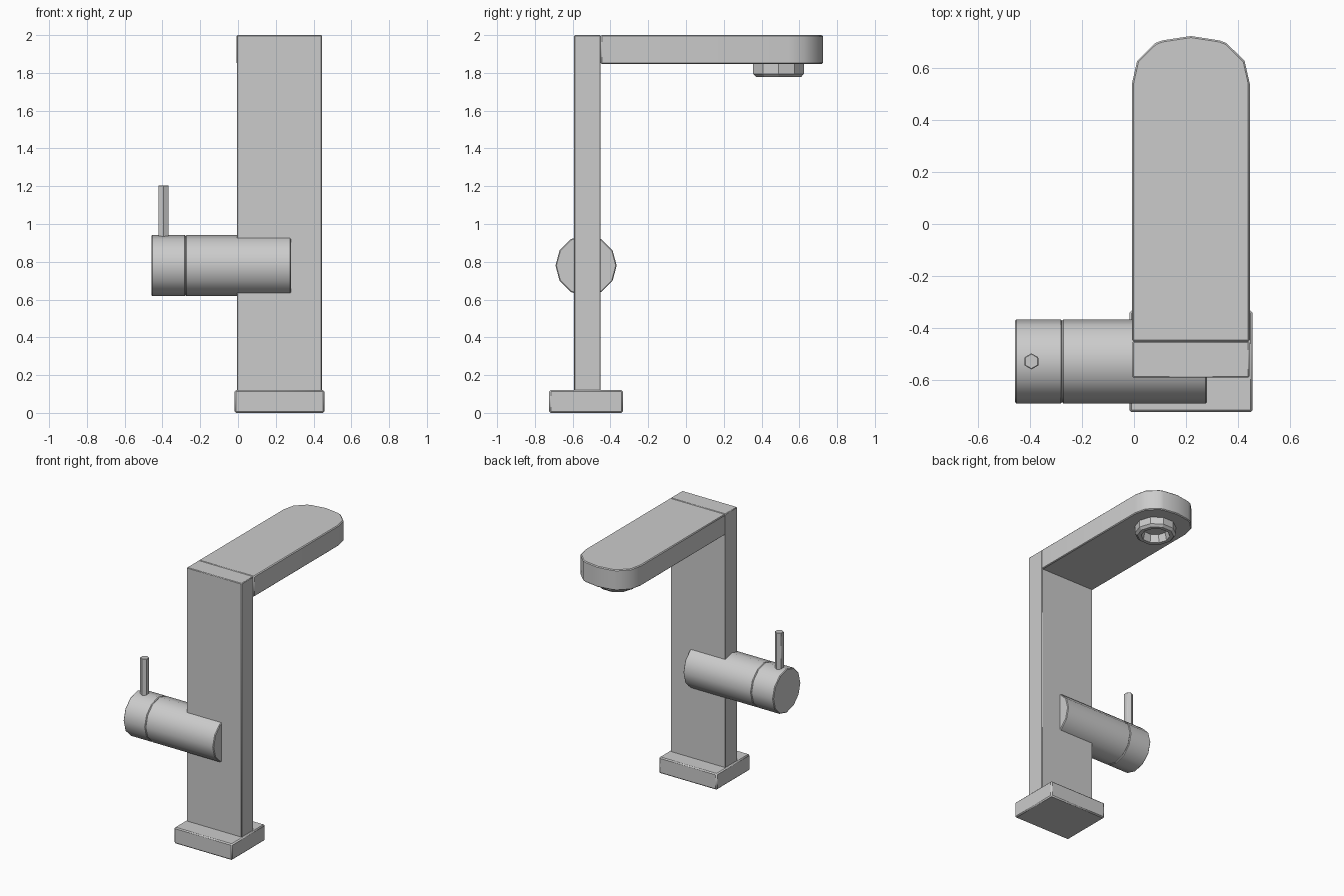
import bpy
import bmesh
from math import cos, sin, tau, radians
from mathutils import Matrix

cube = bpy.data.objects.get("Cube")
if cube:
    bpy.data.objects.remove(cube, do_unlink=True)

metal = bpy.data.materials.new("brushed grey")
metal.use_nodes = True
metal.diffuse_color = (0.6, 0.6, 0.6, 1)
metal.node_tree.nodes["Principled BSDF"].inputs["Base Color"].default_value = metal.diffuse_color

CX = 0.219                      # centre line of column and spout
COLUMN_FRONT, COLUMN_BACK = -0.592, -0.452


def finish(name, bm, bevel=0.0, smooth=True):
    """Turn a bmesh into a named, shaded part."""
    bmesh.ops.recalc_face_normals(bm, faces=bm.faces)
    mesh = bpy.data.meshes.new(name)
    bm.to_mesh(mesh)
    bm.free()
    mesh.materials.append(metal)
    obj = bpy.data.objects.new(name, mesh)
    bpy.context.collection.objects.link(obj)
    if smooth:
        bpy.ops.object.select_all(action="DESELECT")
        obj.select_set(True)
        bpy.context.view_layer.objects.active = obj
        bpy.ops.object.shade_smooth_by_angle(angle=radians(42))
    if bevel:
        mod = obj.modifiers.new("soft edges", "BEVEL")
        mod.width = bevel
        mod.segments = 1
        mod.limit_method = "ANGLE"
        mod.angle_limit = radians(60)
    return obj


def prism(name, outline, z0, z1, bevel):
    """Extrude a flat outline upward."""
    bm = bmesh.new()
    face = bm.faces.new([bm.verts.new((x, y, z0)) for x, y in outline])
    top = bmesh.ops.extrude_face_region(bm, geom=[face])["geom"]
    bmesh.ops.translate(bm, vec=(0, 0, z1 - z0),
                        verts=[v for v in top if isinstance(v, bmesh.types.BMVert)])
    return finish(name, bm, bevel)


def block(name, x0, x1, y0, y1, z0, z1, bevel):
    return prism(name, [(x0, y0), (x1, y0), (x1, y1), (x0, y1)], z0, z1, bevel)


def rod(name, sides, radius, length, place, bevel):
    """Closed cylinder along local z, centred on the placement matrix."""
    bm = bmesh.new()
    bmesh.ops.create_cone(bm, cap_ends=True, segments=sides, radius1=radius,
                          radius2=radius, depth=length, matrix=place)
    return finish(name, bm, bevel)


# Base and upright column
block("base", -0.018, 0.457, -0.724, -0.334, 0, 0.12, 0.008)
block("column", CX - 0.225, CX + 0.225, COLUMN_FRONT, COLUMN_BACK, 0.11, 2.0, 0.004)

# Spout with a faceted round tip, mirrored about its centre line
half = [(0.227, COLUMN_BACK), (0.227, 0.54), (0.207, 0.628),
        (0.137, 0.697), (0.11, 0.707)]
outline = [(CX + x, y) for x, y in half] + [(CX, 0.724)]
outline += [(CX - x, y) for x, y in reversed(half)]
prism("spout", outline, 1.847, 2.0, 0.006)

# Hollow outlet nozzle turned from a profile of radius and height
bm = bmesh.new()
profile = [(0.142, 1.855), (0.142, 1.795), (0.125, 1.778),
           (0.098, 1.778), (0.086, 1.835)]
SIDES = 10
rings = [[bm.verts.new((CX + r * cos(tau * i / SIDES), 0.49 + r * sin(tau * i / SIDES), z))
          for i in range(SIDES)] for r, z in profile]
for a, b in zip(rings, rings[1:]):
    for i in range(SIDES):
        j = (i + 1) % SIDES
        bm.faces.new((a[i], a[j], b[j], b[i]))
bm.faces.new(rings[0])
bm.faces.new(rings[-1])
finish("outlet_nozzle", bm, smooth=False)

# Valve body through the column, turning cap and lever
AXIS_Y, AXIS_Z = -0.529, 0.78
for name, x0, x1 in (("valve_body", -0.277, 0.281), ("valve_cap", -0.458, -0.277)):
    place = Matrix.Translation(((x0 + x1) / 2, AXIS_Y, AXIS_Z)) @ Matrix.Rotation(tau / 4, 4, "Y")
    rod(name, 12, 0.162, x1 - x0, place, 0.005)
rod("lever", 6, 0.031, 0.285, Matrix.Translation((-0.395, AXIS_Y, 1.0625)), 0.003)
